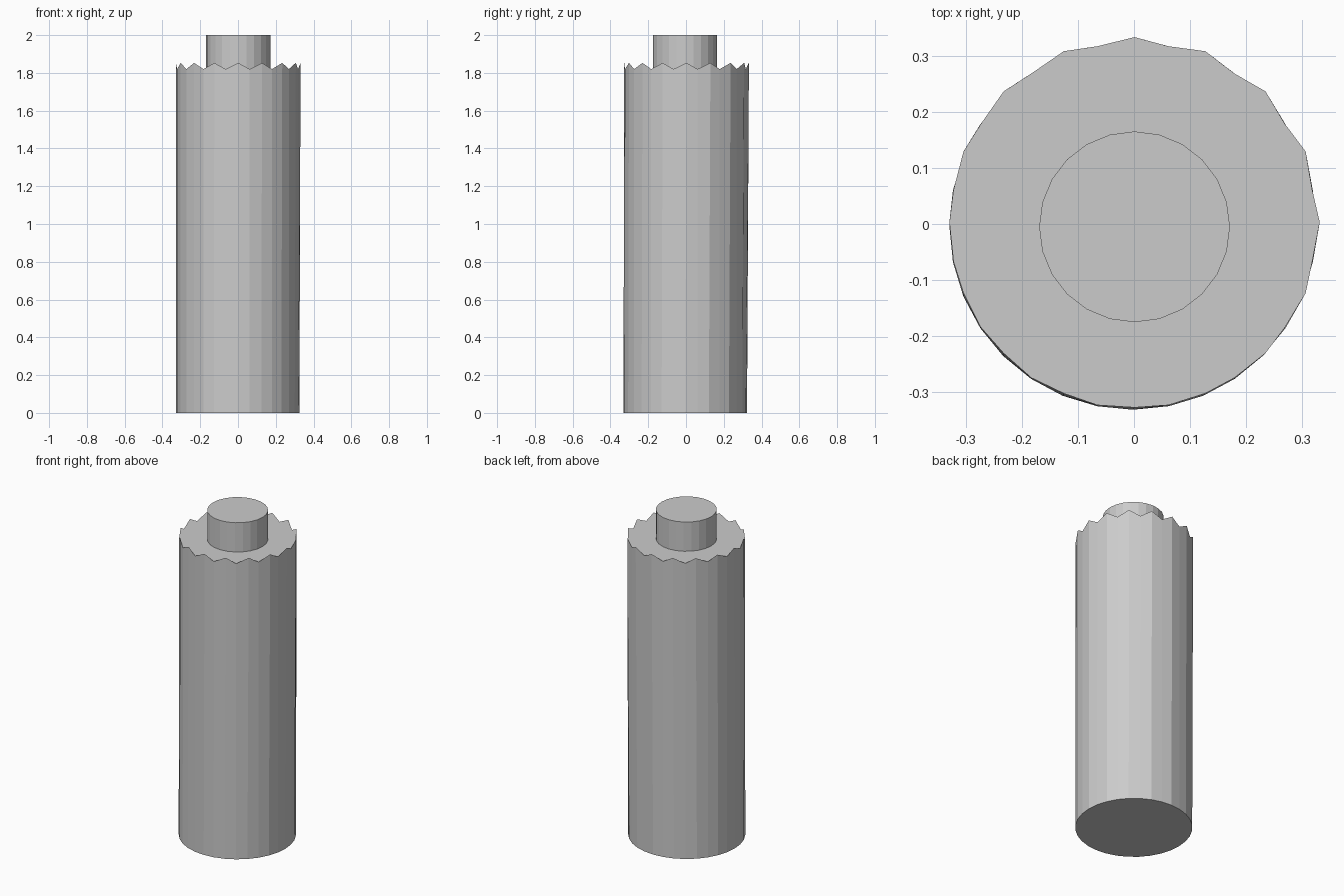
import bpy, bmesh, math

if "Cube" in bpy.data.objects:
    bpy.data.objects.remove(bpy.data.objects["Cube"])


def finish(bm, name):
    bmesh.ops.recalc_face_normals(bm, faces=bm.faces[:])
    mesh = bpy.data.meshes.new(name)
    bm.to_mesh(mesh)
    bm.free()
    obj = bpy.data.objects.new(name, mesh)
    bpy.context.collection.objects.link(obj)
    return obj


def ring(bm, sides, place):
    return [bm.verts.new(place(i, 2 * math.pi * i / sides)) for i in range(sides)]


def bridge(bm, low, high):
    n = len(low)
    for i in range(n):
        j = (i + 1) % n
        bm.faces.new((low[i], low[j], high[j], high[i]))


# body: tall can whose rim zigzags, with the tooth tips nudged to the back
def rim(i, a):
    tip = i % 2 == 0
    r = 0.33 if tip else 0.326
    cx, cy = (0.001, 0.003) if tip else (-0.002, -0.003)
    return (cx + r * math.cos(a), cy + r * math.sin(a), 1.853 if tip else 1.82)


bm = bmesh.new()
base = ring(bm, 32, lambda i, a: (-0.002 + 0.327 * math.cos(a), -0.004 + 0.327 * math.sin(a), 0))
top = ring(bm, 32, rim)
bridge(bm, base, top)
bm.faces.new(base[::-1])
bm.faces.new(top)
finish(bm, "body")

# terminal: small round post on the top
bm = bmesh.new()
low = ring(bm, 24, lambda i, a: (0.001 + 0.17 * math.cos(a), -0.005 + 0.17 * math.sin(a), 1.815))
high = ring(bm, 24, lambda i, a: (0.001 + 0.17 * math.cos(a), -0.005 + 0.17 * math.sin(a), 2))
bridge(bm, low, high)
bm.faces.new(low[::-1])
bm.faces.new(high)
finish(bm, "terminal_post")
